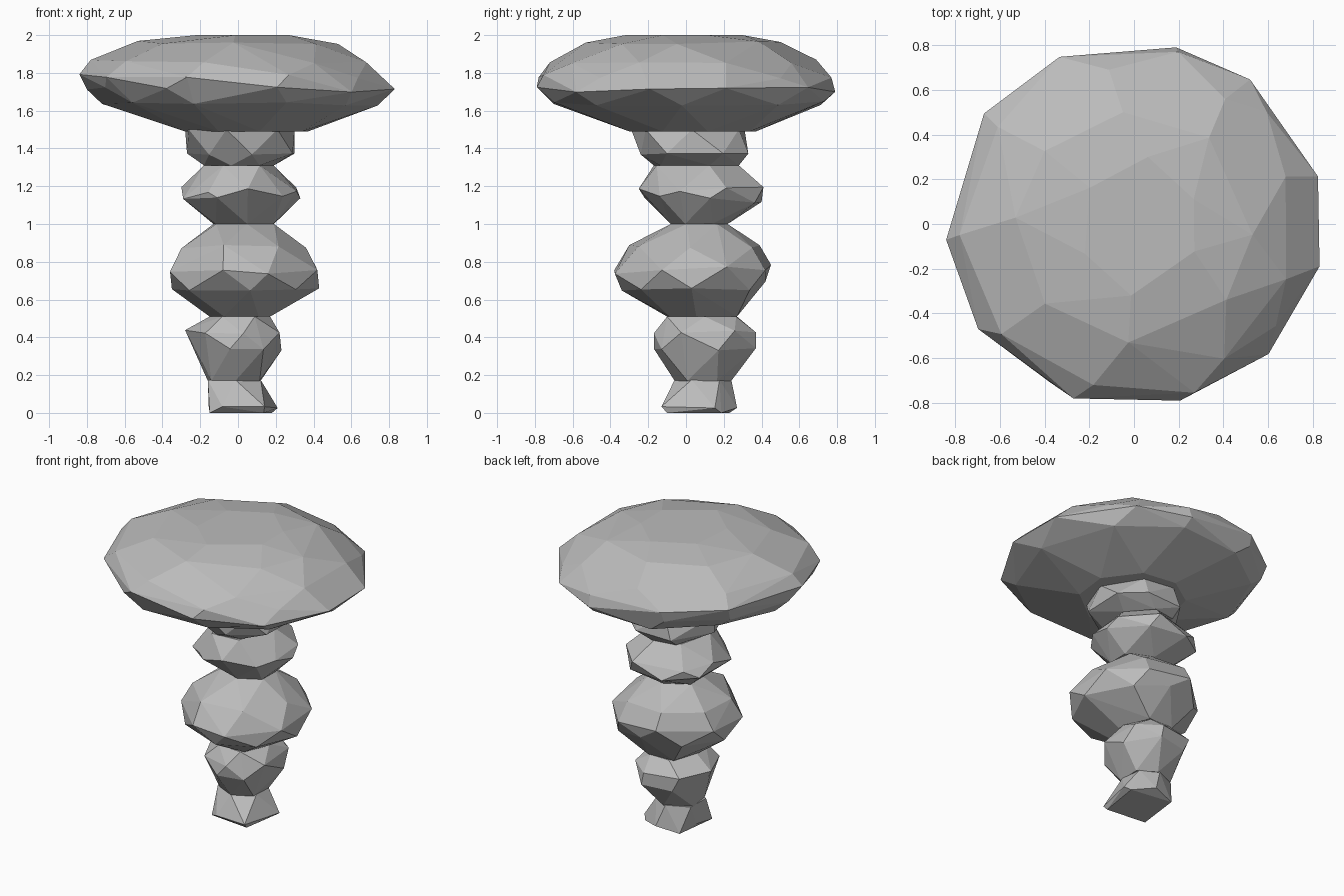
import bpy
import bmesh
import math
import random

random.seed(4)

cube = bpy.data.objects.get("Cube")
if cube:
    bpy.data.objects.remove(cube, do_unlink=True)

stone = bpy.data.materials.new("grey stone")
stone.use_nodes = True
GREY = (0.5, 0.5, 0.5, 1)
stone.diffuse_color = GREY
stone.node_tree.nodes["Principled BSDF"].inputs["Base Color"].default_value = GREY


def fit(values, low, high):
    """Stretch values so that they span low to high."""
    a, b = min(values), max(values)
    return [low + (v - a) / (b - a) * (high - low) for v in values]


def ring(z, x0, x1, y0, y1, sides, turn, wobble):
    """Uneven polygon filling the given bounds at height z."""
    step = math.tau / sides
    angles = [(i + turn + random.uniform(-0.15, 0.15)) * step for i in range(sides)]
    xs = fit([math.cos(a) for a in angles], x0, x1)
    ys = fit([math.sin(a) for a in angles], y0, y1)
    return [(x, y, z + random.uniform(-wobble, wobble)) for x, y in zip(xs, ys)]


def rock(name, rings):
    """Faceted convex stone wrapped around a stack of rings."""
    bm = bmesh.new()
    for r in rings:
        for co in ring(*r):
            bm.verts.new(co)
    bmesh.ops.convex_hull(bm, input=bm.verts[:])
    loose = [v for v in bm.verts if not v.link_faces]
    bmesh.ops.delete(bm, geom=loose, context='VERTS')
    bmesh.ops.dissolve_limit(bm, angle_limit=math.radians(4),
                             verts=bm.verts[:], edges=bm.edges[:])
    bmesh.ops.recalc_face_normals(bm, faces=bm.faces[:])
    mesh = bpy.data.meshes.new(name)
    bm.to_mesh(mesh)
    bm.free()
    mesh.materials.append(stone)
    obj = bpy.data.objects.new(name, mesh)
    bpy.context.collection.objects.link(obj)


# Ring: height, left and right x, front and back y, sides, turn, height wobble

# Flared foot
rock("foot", [
    (0.00, -0.15, 0.18, -0.10, 0.23, 4, 0.5, 0),
    (0.03, -0.155, 0.21, -0.13, 0.27, 5, 0.3, 0.005),
    (0.175, -0.16, 0.12, -0.06, 0.24, 6, 0.5, 0),
])

# Stem stones, from the foot up
rock("lower_stone", [
    (0.17, -0.16, 0.12, -0.06, 0.24, 6, 0.5, 0),
    (0.34, -0.22, 0.23, -0.17, 0.37, 6, 0.2, 0.01),
    (0.43, -0.28, 0.22, -0.17, 0.37, 7, 0.5, 0.01),
    (0.51, -0.15, 0.17, -0.10, 0.27, 6, 0.0, 0),
])
rock("middle_stone", [
    (0.51, -0.15, 0.17, -0.10, 0.27, 6, 0.0, 0),
    (0.67, -0.35, 0.43, -0.34, 0.42, 8, 0.0, 0.025),
    (0.76, -0.36, 0.42, -0.38, 0.45, 8, 0.5, 0.025),
    (0.88, -0.30, 0.36, -0.30, 0.39, 7, 0.0, 0.01),
    (1.00, -0.13, 0.19, -0.08, 0.22, 6, 0.5, 0),
])
rock("upper_stone", [
    (1.00, -0.13, 0.19, -0.08, 0.22, 6, 0.5, 0),
    (1.13, -0.29, 0.33, -0.22, 0.40, 7, 0.0, 0.02),
    (1.18, -0.30, 0.31, -0.25, 0.41, 7, 0.5, 0.02),
    (1.31, -0.18, 0.19, -0.17, 0.28, 6, 0.2, 0),
])
rock("neck_stone", [
    (1.31, -0.18, 0.19, -0.17, 0.28, 6, 0.2, 0),
    (1.37, -0.27, 0.30, -0.24, 0.33, 7, 0.4, 0.005),
    (1.50, -0.28, 0.30, -0.29, 0.31, 7, 0.1, 0),
])

# Broad flattened cap
rock("cap_stone", [
    (1.49, -0.28, 0.37, -0.30, 0.37, 8, 0.3, 0),
    (1.64, -0.72, 0.74, -0.70, 0.73, 10, 0.0, 0.015),
    (1.71, -0.80, 0.83, -0.79, 0.79, 11, 0.5, 0.015),
    (1.78, -0.84, 0.77, -0.78, 0.77, 10, 0.0, 0.015),
    (1.86, -0.78, 0.68, -0.72, 0.69, 9, 0.5, 0.01),
    (1.96, -0.53, 0.53, -0.53, 0.50, 8, 0.0, 0.01),
    (2.00, -0.22, 0.27, -0.32, 0.30, 6, 0.5, 0),
])
